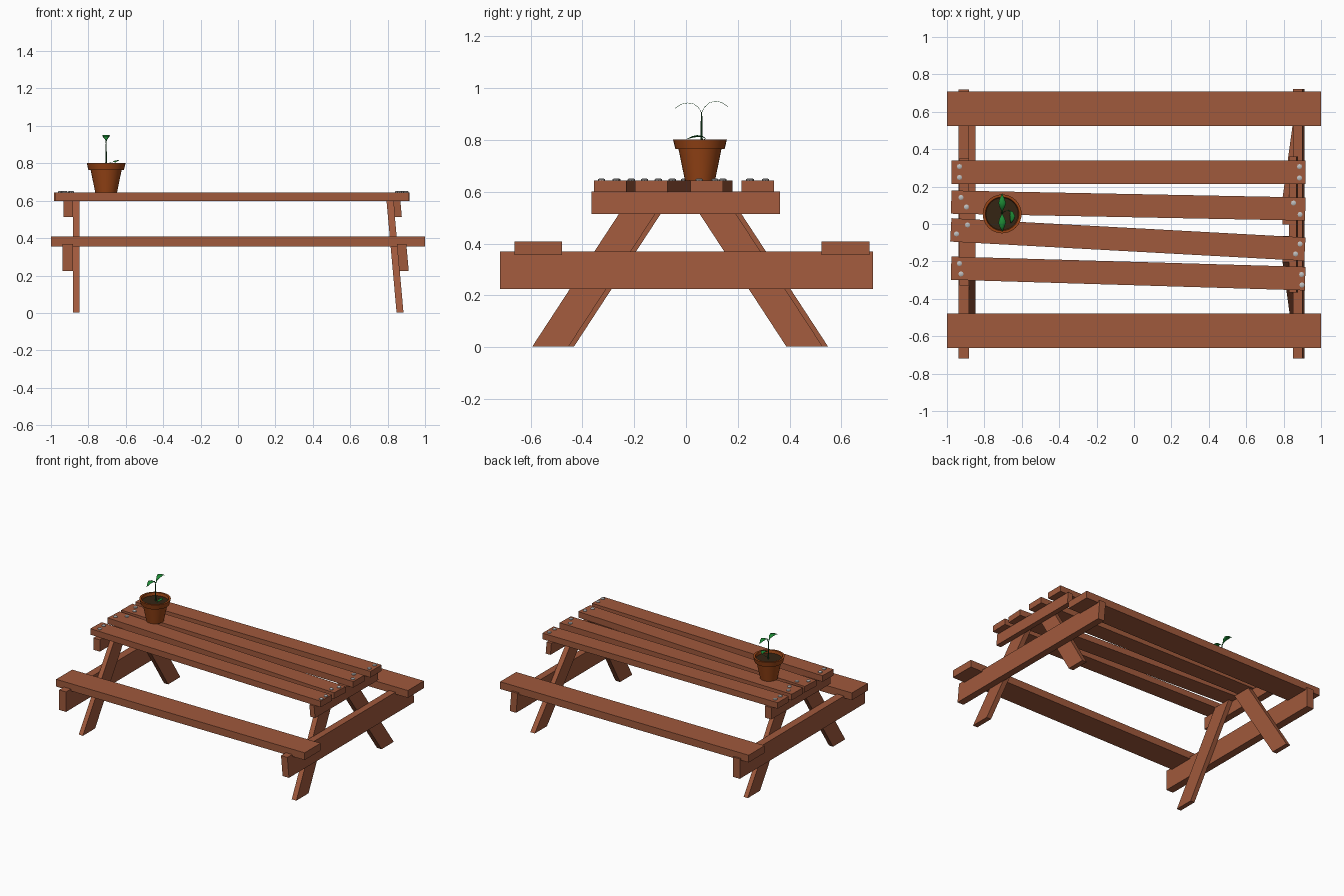
import bpy, bmesh, math
from mathutils import Vector

if "Cube" in bpy.data.objects:
    bpy.data.objects.remove(bpy.data.objects["Cube"])


def material(name, rgb):
    m = bpy.data.materials.new(name)
    m.diffuse_color = (*rgb, 1)
    m.use_nodes = True
    m.node_tree.nodes["Principled BSDF"].inputs["Base Color"].default_value = m.diffuse_color
    return m


WOOD = material("reddish wood", (0.35, 0.10, 0.045))
CLAY = material("terracotta", (0.32, 0.06, 0.008))
SOIL = material("dark soil", (0.035, 0.018, 0.007))
LEAF = material("leaf green", (0.012, 0.25, 0.035))
STEM = material("stem green", (0.01, 0.09, 0.02))
STEEL = material("screw grey", (0.52, 0.52, 0.52))


def mesh_object(name, verts, faces, mat, smooth=False):
    me = bpy.data.meshes.new(name)
    me.from_pydata([tuple(v) for v in verts], [], faces)
    bm = bmesh.new()
    bm.from_mesh(me)
    bmesh.ops.recalc_face_normals(bm, faces=bm.faces)
    bm.to_mesh(me)
    bm.free()
    me.materials.append(mat)
    ob = bpy.data.objects.new(name, me)
    bpy.context.collection.objects.link(ob)
    if smooth:
        bpy.ops.object.select_all(action='DESELECT')
        ob.select_set(True)
        bpy.context.view_layer.objects.active = ob
        bpy.ops.object.shade_smooth_by_angle(angle=math.radians(35))
    return ob


def prism(name, low, high, mat=WOOD):
    """Solid between two matching loops of points."""
    n = len(low)
    sides = [(i, (i + 1) % n, n + (i + 1) % n, n + i) for i in range(n)]
    return mesh_object(name, low + high, [tuple(range(n)), tuple(range(n, 2 * n))] + sides, mat)


def slab(name, yz, x0, x1, lean=0.0):
    """Profile in the yz plane, run from x0 to x1, leaning in x as it rises."""
    prism(name, [(x0 - lean * z, y, z) for y, z in yz],
          [(x1 - lean * z, y, z) for y, z in yz])


def rect(y0, y1, z0, z1):
    return [(y0, z0), (y1, z0), (y1, z1), (y0, z1)]


def lathe(name, profile, centre, mat, seg=32):
    verts, faces = [], []
    for r, z in profile:
        for i in range(seg):
            a = 2 * math.pi * i / seg
            verts.append((centre[0] + r * math.cos(a), centre[1] + r * math.sin(a), z))
    for j in range(len(profile) - 1):
        for i in range(seg):
            k = (i + 1) % seg
            faces.append((j * seg + i, j * seg + k, (j + 1) * seg + k, (j + 1) * seg + i))
    faces.append(tuple(range(seg)))
    if profile[-1][0] > 0 and mat != CLAY:
        faces.append(tuple(range((len(profile) - 1) * seg, len(profile) * seg)))
    return mesh_object(name, verts, faces, mat, True)


# benches
slab("bench_back", rect(0.524, 0.708, 0.355, 0.408), -1, 1)
slab("bench_front", rect(-0.662, -0.478, 0.355, 0.408), -1, 1)

# cross beams: the right-hand frame leans inward
slab("bench_beam_left", rect(-0.718, 0.72, 0.224, 0.369), -0.937, -0.881)
slab("bench_beam_right", rect(-0.718, 0.722, 0.224, 0.369), 0.882, 0.933, 0.09)
slab("top_beam_left", rect(-0.33, 0.352, 0.514, 0.6), -0.933, -0.881)
slab("top_beam_right", rect(-0.365, 0.362, 0.514, 0.6), 0.884, 0.922, 0.09)

# slanted legs, cut flat at both ends
for side, x0, x1, lean, mid in (("left", -0.881, -0.848, 0, -0.012),
                                ("right", 0.848, 0.885, 0.09, -0.033)):
    for place, s in (("back", 1), ("front", -1)):
        prof = [(mid + s * y, z) for y, z in
                ((0.42, 0.003), (0.56, 0.003), (0.17, 0.6), (0.03, 0.6))]
        slab(f"leg_{side}_{place}", prof, x0, x1, lean)

# table planks, some laid crooked: (left top, left bottom, right top, right bottom) in y
planks = ((0.34, 0.214, 0.34, 0.214), (0.179, 0.055, 0.142, 0.018),
          (0.031, -0.094, -0.072, -0.197), (-0.174, -0.298, -0.229, -0.355))
for i, (a, b, c, d) in enumerate(planks):
    s = (c - a) / 1.893 * 0.124     # keeps the crooked ends square
    loop = [(-0.976, a), (-0.976 + s, b), (0.917 + s, d), (0.917, c)]
    prism(f"table_plank_{i + 1}", [(x, y, 0.599) for x, y in loop],
          [(x, y, 0.643) for x, y in loop])

# screw heads, two at each plank end
screws = ((-0.933, 0.307), (-0.933, 0.249), (-0.925, 0.142), (-0.896, 0.091),
          (-0.89, -0.005), (-0.949, -0.053), (-0.933, -0.211), (-0.925, -0.267),
          (0.885, 0.307), (0.885, 0.246), (0.853, 0.112), (0.888, 0.051),
          (0.888, -0.107), (0.864, -0.16), (0.896, -0.27), (0.898, -0.326))
for i, (x, y) in enumerate(screws):
    lathe(f"screw_{i + 1}", [(0.014, 0.641), (0.014, 0.648), (0.009, 0.651)], (x, y), STEEL, 8)

# flower pot and soil
POT = (-0.705, 0.054)
lathe("flower_pot", [(0.058, 0.643), (0.083, 0.765), (0.095, 0.765), (0.104, 0.802),
                     (0.09, 0.802), (0.084, 0.77)], POT, CLAY)
lathe("soil", [(0.084, 0.772), (0.086, 0.782)], POT, SOIL)


# plant: stem and arching leaves
def leaf(name, path, widths, across):
    """Flat strip along a path, pointed at both ends."""
    verts, faces = [], []
    for p, w in zip(path, widths):
        for k in (-1, 0, 1):
            verts.append(Vector(p) + Vector(across) * w * k)
    for i in range(len(path) - 1):
        for k in (0, 1):
            a = 3 * i + k
            faces.append((a, a + 1, a + 4, a + 3))
    ob = mesh_object(name, verts, faces, LEAF, True)
    mod = ob.modifiers.new("thickness", 'SOLIDIFY')
    mod.thickness = 0.0015
    mod.offset = 0


SX, SY = -0.705, 0.06
lathe("stem", [(0.006, 0.778), (0.004, 0.82), (0.0025, 0.906)], (SX, SY), STEM, 8)
arc = ((0, 0.905), (0.012, 0.927), (0.03, 0.943), (0.053, 0.95), (0.078, 0.945), (0.102, 0.929))
widths = (0.0015, 0.004, 0.014, 0.02, 0.012, 0.0005)
for name, s, drop in (("leaf_back", 1, 0), ("leaf_front", -1, 0.007)):
    leaf(name, [(SX, SY + s * d, z - drop * min(1, d * 20)) for d, z in arc], widths, (1, 0, 0))

# small leaf lying by the rim
leaf("small_leaf", [(SX, SY, 0.797), (-0.675, 0.075, 0.805), (-0.655, 0.065, 0.813),
                    (-0.65, 0.043, 0.815), (-0.652, 0.022, 0.811), (-0.658, 0.005, 0.804)],
       (0.001, 0.002, 0.008, 0.015, 0.011, 0.0005), (0.95, 0, 0.2))
